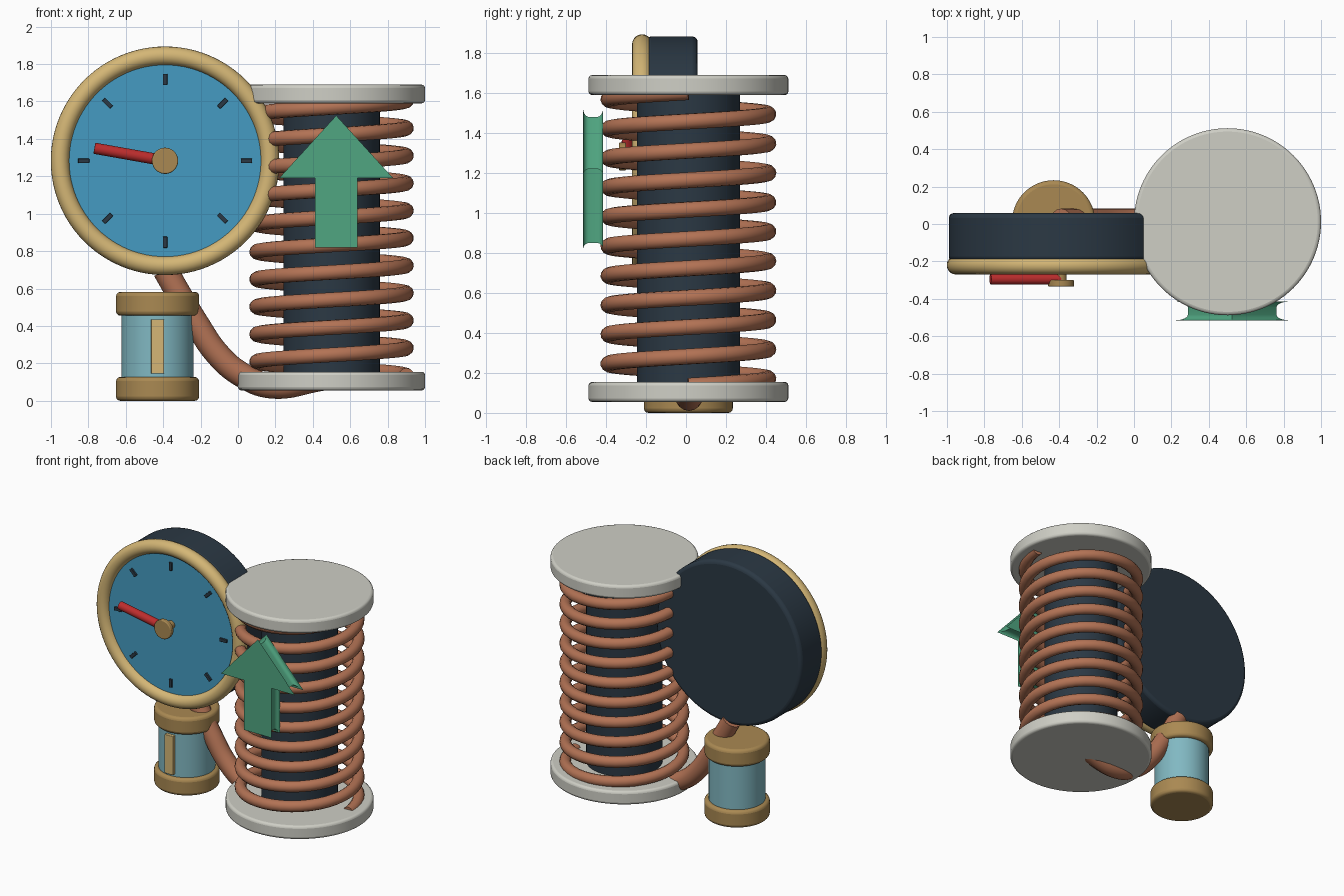
import bpy, bmesh, math
from mathutils import Vector, Matrix

if "Cube" in bpy.data.objects:
    bpy.data.objects.remove(bpy.data.objects["Cube"])


def material(name, rgb):
    m = bpy.data.materials.new(name)
    m.diffuse_color = (*rgb, 1)
    m.use_nodes = True
    m.node_tree.nodes["Principled BSDF"].inputs["Base Color"].default_value = m.diffuse_color
    return m


NAVY = material("dark navy", (0.024, 0.04, 0.058))
GREY = material("pale grey", (0.62, 0.62, 0.56))
COPPER = material("copper", (0.45, 0.17, 0.09))
BRASS = material("brass", (0.40, 0.25, 0.085))
GOLD = material("light gold", (0.66, 0.47, 0.18))
BLUE = material("dial blue", (0.06, 0.33, 0.54))
TEAL = material("glass teal", (0.22, 0.48, 0.54))
GREEN = material("arrow green", (0.08, 0.38, 0.22))
RED = material("needle red", (0.50, 0.026, 0.026))


def finish(obj, name, mat, bevel=0.0, smooth=True):
    obj.name = name
    obj.data.materials.append(mat)
    if bevel:
        mod = obj.modifiers.new("rounded edges", "BEVEL")
        mod.width, mod.segments = bevel, 3
        mod.limit_method = "ANGLE"
    bpy.context.view_layer.objects.active = obj
    obj.select_set(True)
    if smooth:
        bpy.ops.object.shade_smooth_by_angle(angle=math.radians(35))
    obj.select_set(False)
    return obj


def cylinder(name, mat, start, end, radius, bevel=0.0, sides=64):
    """Round bar between two points."""
    a, b = Vector(start), Vector(end)
    rot = Vector((0, 0, 1)).rotation_difference(b - a).to_euler()
    bpy.ops.mesh.primitive_cylinder_add(vertices=sides, radius=radius, depth=(b - a).length,
                                        location=(a + b) / 2, rotation=rot)
    return finish(bpy.context.object, name, mat, bevel)


def box(name, mat, center, size, angle_y=0.0, bevel=0.0):
    bpy.ops.mesh.primitive_cube_add(size=1, location=center, rotation=(0, angle_y, 0))
    obj = bpy.context.object
    obj.scale = size
    bpy.ops.object.transform_apply(location=False, rotation=False, scale=True)
    return finish(obj, name, mat, bevel)


def tube(name, mat, points, radius, kind="POLY", ring=4):
    """Round wire along a path, turned into a mesh."""
    cu = bpy.data.curves.new(name, "CURVE")
    cu.dimensions = "3D"
    cu.bevel_depth, cu.bevel_resolution, cu.use_fill_caps = radius, ring, True
    sp = cu.splines.new(kind)
    if kind == "BEZIER":
        sp.bezier_points.add(len(points) - 1)
        for p, co in zip(sp.bezier_points, points):
            p.co = co
            p.handle_left_type = p.handle_right_type = "AUTO"
    else:
        sp.points.add(len(points) - 1)
        for p, co in zip(sp.points, points):
            p.co = (*co, 1)
    obj = bpy.data.objects.new(name, cu)
    bpy.context.collection.objects.link(obj)
    bpy.context.view_layer.objects.active = obj
    obj.select_set(True)
    bpy.ops.object.convert(target="MESH")
    return finish(bpy.context.object, name, mat)


# Spring column: two plates, core and coil
CX, CY = 0.5, 0.012
for label, z in (("bottom_plate", 0.055), ("top_plate", 1.59)):
    cylinder(label, GREY, (CX, CY, z), (CX, CY, z + 0.1), 0.5, 0.018, 96)
cylinder("column_core", NAVY, (CX, CY, 0.14), (CX, CY, 1.6), 0.258)
TURNS, STEPS = 10, 40
coil = []
for i in range(TURNS * STEPS + 1):
    a = 2 * math.pi * i / STEPS
    coil.append((CX + 0.4 * math.cos(a), CY + 0.4 * math.sin(a), 0.135 + 0.147 * i / STEPS))
tube("spring_coil", COPPER, coil, 0.04)

# Dial gauge: body, rim, face, ticks, needle and hub
GX, GZ = -0.39, 1.283
cylinder("gauge_body", NAVY, (GX, 0.058, GZ), (GX, -0.2, GZ), 0.6, 0.025, 96)
cylinder("gauge_face", BLUE, (GX, -0.19, GZ), (GX, -0.23, GZ), 0.53, 0, 96)
bpy.ops.mesh.primitive_torus_add(major_radius=0.561, minor_radius=0.05, major_segments=96,
                                 minor_segments=20, location=(GX, -0.22, GZ),
                                 rotation=(math.pi / 2, 0, 0))
finish(bpy.context.object, "gauge_rim", GOLD)
for i in range(8):
    a = i * math.pi / 4
    box(f"dial_tick_{i}", NAVY, (GX + 0.435 * math.cos(a), -0.234, GZ + 0.435 * math.sin(a)),
        (0.06, 0.02, 0.024), -a, 0.003)
cylinder("needle", RED, (GX, -0.294, GZ), (GX - 0.378, -0.294, GZ + 0.067), 0.03, 0.004, 24)
cylinder("needle_hub", BRASS, (GX, -0.3, GZ), (GX, -0.335, GZ), 0.07, 0.006, 48)
cylinder("needle_shaft", BRASS, (GX, -0.22, GZ), (GX, -0.31, GZ), 0.03, 0, 24)

# Canister: caps, glass and level strip
TX, TY = -0.43, 0.012
for label, z in (("canister_base", 0.0), ("canister_cap", 0.455)):
    cylinder(label, BRASS, (TX, TY, z), (TX, TY, z + 0.127), 0.222, 0.022)
cylinder("canister_glass", TEAL, (TX, TY, 0.1), (TX, TY, 0.48), 0.192)
box("level_strip", GOLD, (TX, -0.183, 0.29), (0.07, 0.04, 0.29), 0, 0.004)

# Pipe from gauge to column base
path = [(-0.39, 0.70), (-0.31, 0.56), (-0.22, 0.41), (-0.11, 0.25), (0.01, 0.145),
        (0.17, 0.08), (0.45, 0.12)]
tube("connecting_pipe", COPPER, [(x, 0.015, z) for x, z in path], 0.067, "BEZIER", 6)

# Arrow with concave sides: outline inset by a flared profile through its depth
right = [(0.0, 1.525), (0.305, 1.19), (0.113, 1.19), (0.113, 0.82)]
outline = [Vector(p) for p in right] + [Vector((-x, z)) for x, z in reversed(right[1:])]


def inset(points, d):
    res = []
    for i, p in enumerate(points):
        e1 = (p - points[i - 1]).normalized()
        e2 = (points[(i + 1) % len(points)] - p).normalized()
        n1, n2 = Vector((-e1.y, e1.x)), Vector((-e2.y, e2.x))
        res.append(p - (n1 + n2) * d / (1 + n1.dot(n2)))
    return res


R, HALF = 0.03, 0.02
flare = [(-HALF - R * math.sin(t), R * math.cos(t))
         for t in [math.pi / 2 * k / 5 for k in range(5, -1, -1)]]
flare += [(-y, d) for y, d in reversed(flare)]
bm = bmesh.new()
rings = [[bm.verts.new((0.525 + p.x, -0.465 + y, p.y)) for p in inset(outline, d)]
         for y, d in flare]
n = len(outline)
for r0, r1 in zip(rings, rings[1:]):
    for i in range(n):
        bm.faces.new((r0[i], r0[(i + 1) % n], r1[(i + 1) % n], r1[i]))
bm.faces.new(rings[0])
bm.faces.new(rings[-1])
bmesh.ops.recalc_face_normals(bm, faces=bm.faces)
mesh = bpy.data.meshes.new("lift_arrow")
bm.to_mesh(mesh)
bm.free()
arrow = bpy.data.objects.new("lift_arrow", mesh)
bpy.context.collection.objects.link(arrow)
finish(arrow, "lift_arrow", GREEN)
